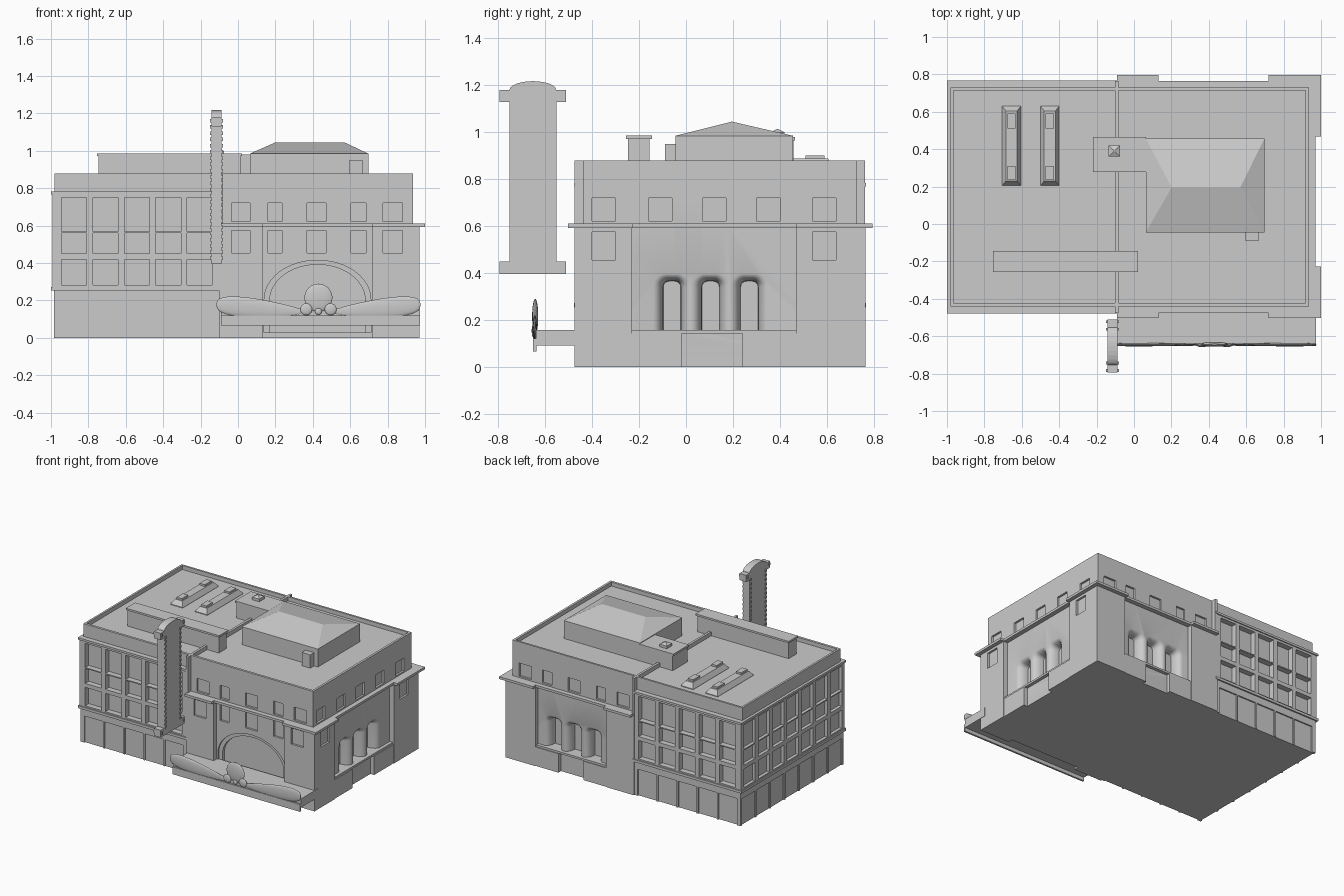
import bpy, bmesh
from math import sin, cos, pi

if "Cube" in bpy.data.objects:
    bpy.data.objects.remove(bpy.data.objects["Cube"])


def finish(bm, name, smooth=False):
    bmesh.ops.recalc_face_normals(bm, faces=bm.faces)
    me = bpy.data.meshes.new(name)
    bm.to_mesh(me)
    bm.free()
    ob = bpy.data.objects.new(name, me)
    bpy.context.collection.objects.link(ob)
    if smooth:
        select(ob)
        bpy.ops.object.shade_smooth_by_angle()
    return ob


def select(ob):
    bpy.ops.object.select_all(action='DESELECT')
    ob.select_set(True)
    bpy.context.view_layer.objects.active = ob


def loft(bm, loops):
    rings = [[bm.verts.new(p) for p in lp] for lp in loops]
    for a, b in zip(rings, rings[1:]):
        for i in range(len(a)):
            j = (i + 1) % len(a)
            bm.faces.new((a[i], a[j], b[j], b[i]))
    bm.faces.new(rings[0])
    bm.faces.new(rings[-1])


def rect(x0, x1, y0, y1, z):
    return [(x0, y0, z), (x1, y0, z), (x1, y1, z), (x0, y1, z)]


def add_box(bm, x0, x1, y0, y1, z0, z1):
    loft(bm, [rect(x0, x1, y0, y1, z0), rect(x0, x1, y0, y1, z1)])


def boxes(name, *bs):
    bm = bmesh.new()
    for b in bs:
        add_box(bm, *b)
    return finish(bm, name)


def frustum(name, base, top, z0, zw, z1):
    bm = bmesh.new()
    loft(bm, [rect(*base, z0), rect(*base, zw), rect(*top, z1)])
    return finish(bm, name)


# facade mapping: u along the wall, d inward depth, z up
SIDES = {
    'front': lambda u, d, z: (u, -0.44 + d, z),
    'back': lambda u, d, z: (u, 0.73 - d, z),
    'right': lambda u, d, z: (0.935 - d, u, z),
    'left': lambda u, d, z: (-0.98 + d, u, z)}


def cut_window(bm, side, u0, u1, z0, z1, d0, d1):
    f = SIDES[side]
    loft(bm, [[f(u, d, z) for u, z in ((u0, z0), (u1, z0), (u1, z1), (u0, z1))] for d in (d0, d1)])


def arch_loop(f, u, w, top, bottom, r, rz, d, n=6):
    pts = [f(u - w, d, bottom)]
    pts += [f(u - w + r - r * cos(a), d, top - rz + rz * sin(a)) for a in [pi / 2 * i / n for i in range(n + 1)]]
    k = 1 if r >= w else 0
    pts += [f(u + w - r + r * cos(a), d, top - rz + rz * sin(a)) for a in [pi / 2 * i / n for i in range(n - k, -1, -1)]]
    return pts + [f(u + w, d, bottom)]


# ---- all wall openings, gathered into one cutter
bm = bmesh.new()
add_box(bm, -0.965, 0.918, -0.422, 0.715, 0.85, 1.0)  # sunken roof
WX = [(-0.035, 0.065), (0.16, 0.235), (0.37, 0.47), (0.605, 0.685), (0.775, 0.88)]
for i, (a, b) in enumerate(WX):  # attic and upper tower windows
    cut_window(bm, 'front', a, b, 0.622, 0.72, -0.02, 0.015)
    cut_window(bm, 'back', a, b, 0.622, 0.72, -0.02, 0.015)
    d = (-0.06, -0.02) if i in (0, 4) else (-0.02, 0.015)
    cut_window(bm, 'front', a, b, 0.455, 0.575, *d)
for y in (-0.35, -0.11, 0.12, 0.35, 0.59):
    cut_window(bm, 'right', y - 0.05, y + 0.05, 0.622, 0.72, -0.02, 0.015)
for y in (-0.35, 0.59):
    cut_window(bm, 'right', y - 0.05, y + 0.05, 0.455, 0.575, -0.06, -0.02)
for side, c in (('right', 0.105), ('back', 0.425)):  # triple coved arches
    for k in (-1, 0, 1):
        loops = [arch_loop(SIDES[side], c + k * 0.165, 0.08, 0.397, 0.157, 0.055, 0.055, -0.02)]
        for i in range(6):
            s = sin(pi / 2 * i / 5)
            c2 = 1 - cos(pi / 2 * i / 5)
            loops.append(arch_loop(SIDES[side], c + k * 0.165, 0.08 - 0.043 * s, 0.397 - 0.032 * s,
                                   0.157, 0.055 - 0.03 * s, 0.055 - 0.03 * s, 0.07 * c2))
        loft(bm, loops)
F = SIDES['front']  # wide entrance arch
outer = (0.425, 0.285, 0.415, 0.03, 0.285, 0.21)
inner = (0.425, 0.255, 0.392, 0.03, 0.255, 0.19)
loft(bm, [arch_loop(F, *outer, -0.02, 12), arch_loop(F, *outer, 0.012, 12),
          arch_loop(F, *inner, 0.012, 12), arch_loop(F, *inner, 0.035, 12)])
bays = [('front', -0.877 + 0.168 * i) for i in range(5)]
bays += [('back', u) for s, u in bays]
bays += [('left', 0.145 + 0.172 * i) for i in range(-3, 4)]
for s, u in bays:  # wing window bays and plinth panels
    for z0, z1, d in ((0.57, 0.752, 0.012), (0.45, 0.562, 0.012), (0.282, 0.42, 0.012)):
        cut_window(bm, s, u - 0.067, u + 0.067, z0, z1, -0.06, d)
    wall = -0.005 if s == 'left' else -0.025
    cut_window(bm, s, u - 0.078, u + 0.078, -0.02, 0.2, -0.06, wall + 0.008)
cutter = finish(bm, 'opening_cutter')
cutter.hide_render = True

# ---- walls
core = boxes('main_block', (-0.98, 0.935, -0.44, 0.73, 0, 0.88))
wing = boxes('wing_walls', (-0.992, -0.09, -0.47, 0.76, 0.26, 0.775))
plinth = boxes('wing_plinth', (-0.985, -0.09, -0.465, 0.757, 0, 0.26))
PX = ((-0.09, 0.13), (0.72, 0.97))
PY = ((-0.475, -0.23), (0.47, 0.765))
piers = boxes('corner_piers', *[(*x, *y, 0, 0.6) for x in PX for y in PY])
for ob in (core, wing, plinth, piers):
    m = ob.modifiers.new('openings', 'BOOLEAN')
    m.operation = 'DIFFERENCE'
    m.object = cutter
    m.solver = 'EXACT'
    select(ob)
    bpy.ops.object.modifier_apply(modifier=m.name)
    bpy.ops.object.shade_smooth_by_angle()
bpy.data.objects.remove(cutter)

# ---- ledges, cornices and base blocks
boxes('wing_ledges', (-1, -0.09, -0.478, 0.768, 0.253, 0.272), (-1, -0.09, -0.478, 0.768, 0.768, 0.784))
boxes('junction_strip', (-0.102, -0.084, -0.476, 0.764, 0, 0.88))
CX = ((-0.092, 0.132), (0.718, 1.0))
CY = ((-0.503, -0.228), (0.468, 0.796))
boxes('tower_cornice', (-0.09, 0.97, -0.475, 0.765, 0.593, 0.611),
      *[(*x, *y, 0.593, 0.611) for x in CX for y in CY])
boxes('base_blocks', (0.9, 0.966, -0.23, -0.02, 0, 0.142), (0.9, 0.966, 0.24, 0.47, 0, 0.142),
      (0.13, 0.32, 0.7, 0.761, 0, 0.142), (0.53, 0.72, 0.7, 0.761, 0, 0.142))
boxes('sills', (0.9, 0.96, -0.23, 0.47, 0.142, 0.157), (0.13, 0.72, 0.7, 0.755, 0.142, 0.157))

# ---- roof structures
frustum('penthouse', (0.063, 0.697, -0.045, 0.457), (0.2, 0.57, 0.193, 0.198), 0.84, 0.985, 1.045)
boxes('penthouse_closet', (0.595, 0.665, -0.09, -0.04, 0.84, 0.95))
boxes('penthouse_annex', (-0.21, 0.07, 0.285, 0.458, 0.84, 0.968), (-0.22, 0.063, 0.278, 0.465, 0.965, 0.98))
frustum('annex_vent', (-0.135, -0.075, 0.36, 0.42), (-0.108, -0.102, 0.387, 0.393), 0.975, 1.0, 1.014)
boxes('long_plant_room', (-0.747, 0.014, -0.248, -0.155, 0.84, 0.975), (-0.755, 0.022, -0.256, -0.145, 0.972, 0.986))
for x in (-0.655, -0.45):
    frustum('skylight', (x - 0.05, x + 0.05, 0.205, 0.63), (x - 0.03, x + 0.03, 0.23, 0.605), 0.84, 0.855, 0.888)
    boxes('skylight_vents', (x - 0.022, x + 0.022, 0.235, 0.31, 0.88, 0.902), (x - 0.022, x + 0.022, 0.51, 0.59, 0.88, 0.902))

# ---- entrance canopy and propeller
boxes('canopy', (-0.09, 0.972, -0.64, -0.43, 0.092, 0.157))
boxes('canopy_lip', (-0.09, 0.972, -0.652, -0.638, 0.065, 0.12))


def ball(name, x, z, r, ry, y=-0.643):
    bm = bmesh.new()
    bmesh.ops.create_uvsphere(bm, u_segments=24, v_segments=12, radius=1)
    for v in bm.verts:
        v.co = (x + v.co.x * r, y + v.co.y * ry, z + v.co.z * r)
    finish(bm, name, True)


ball('propeller_hub', 0.43, 0.215, 0.075, 0.013)
for x in (0.365, 0.495):
    ball('hub_cap', x, 0.153, 0.032, 0.01, -0.648)
ball('hub_bolt', 0.43, 0.142, 0.018, 0.008, -0.648)
for s in (-1, 1):
    bm = bmesh.new()
    loops = []
    for i in range(25):
        a = pi * (0.015 + 0.97 * i / 24)
        t = (1 - cos(a)) / 2
        k = sin(a) ** 0.7 * (0.4 + 0.6 * t)
        r, zc = 0.068 * k, 0.14 + 0.038 * t
        loops.append([(0.43 + s * (0.085 + 0.46 * t), -0.645 + 0.012 * k * cos(b), zc + r * sin(b))
                      for b in [2 * pi * j / 16 for j in range(16)]])
    loft(bm, loops)
    finish(bm, 'propeller_blade', True)

# ---- tall projecting sign with arched crown and edge bulbs
yc = -0.653
half = [(0.142, 0.395), (0.142, 0.45), (0.1, 0.45), (0.1, 1.13), (0.142, 1.13), (0.142, 1.18)]
crown = [(0.1 * cos(a), 1.18 + 0.038 * sin(a)) for a in [pi * i / 12 for i in range(13)]]
prof = half + crown + [(-y, z) for y, z in reversed(half)]
bm = bmesh.new()
loft(bm, [[(x, yc + y, z) for y, z in prof] for x in (-0.143, -0.087)])
finish(bm, 'blade_sign')
bulbs = []
for i in range(23):
    z = 0.425 + 0.0335 * i
    e = 0.09 if 0.45 < z < 1.13 else 0.13
    for y in (yc - e, yc + e):
        bulbs.append((-0.149, -0.081, y - 0.007, y + 0.007, z - 0.009, z + 0.009))
boxes('sign_bulbs', *bulbs)
